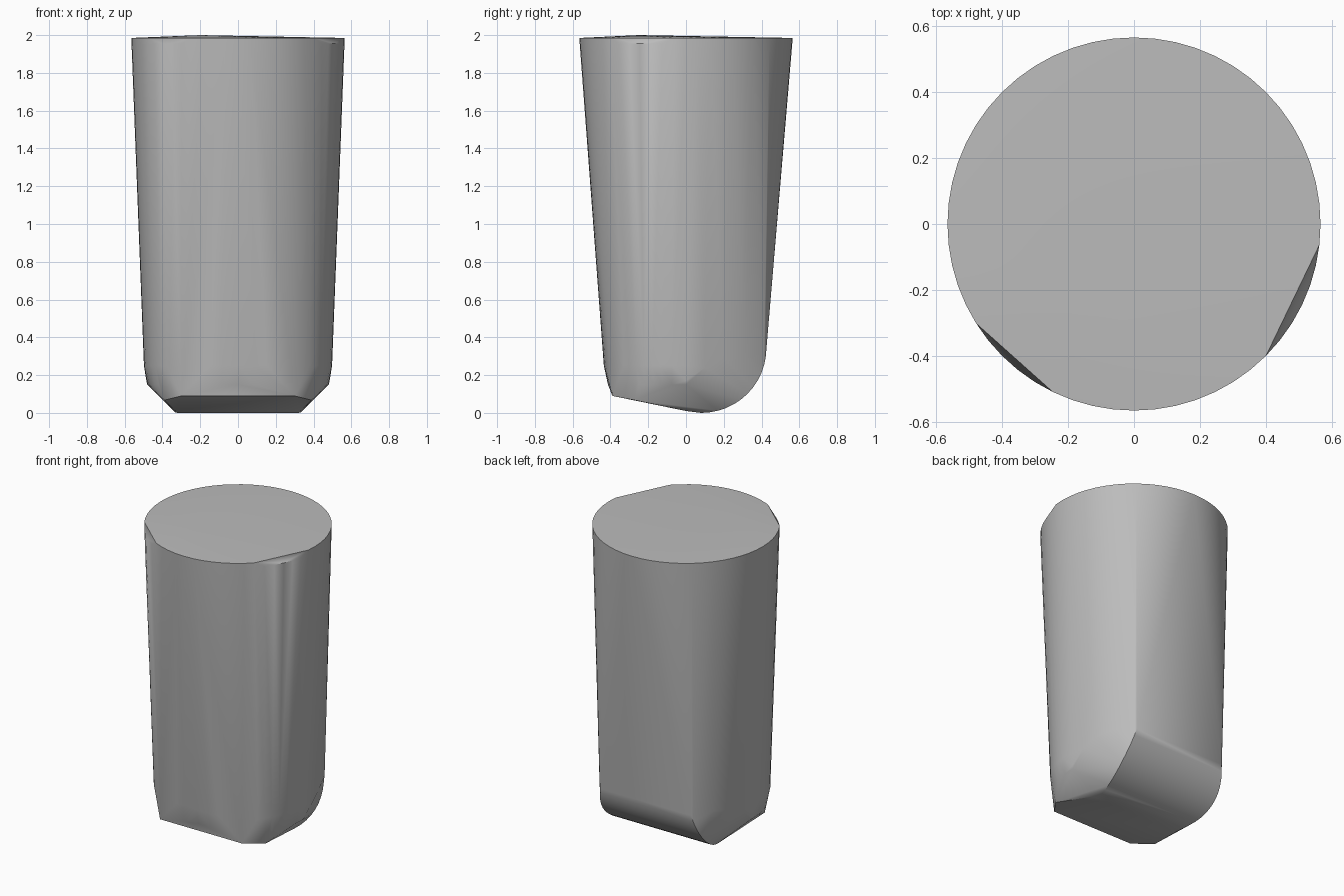
import bpy, bmesh, math

if "Cube" in bpy.data.objects:
    bpy.data.objects.remove(bpy.data.objects["Cube"])

mat = bpy.data.materials.new("plain_grey")
mat.use_nodes = True
grey = (0.5, 0.5, 0.5, 1)
mat.diffuse_color = grey
mat.node_tree.nodes["Principled BSDF"].inputs["Base Color"].default_value = grey


def superellipse(t, a, b, power):
    c, s = math.cos(t), math.sin(t)
    return (a * math.copysign(abs(c) ** (2 / power), c),
            b * math.copysign(abs(s) ** (2 / power), s))


points = []

# Round top rim, dipped slightly where the edge is worn
for i in range(56):
    deg = i * 360 / 56
    worn = 318 < deg < 353 or 217 < deg < 241
    t = math.radians(deg)
    points.append((0.565 * math.cos(t), 0.565 * math.sin(t), 1.955 if worn else 1.985))
points.append((-0.2, -0.25, 2.0))

# Rounded lower wall around the front and sides, with a tucked-in lower edge
for i in range(29):
    t = math.pi + math.pi * i / 28
    x, y = superellipse(t, 0.498, 0.435, 2.5)
    points.append((x, y, 0.25))
    points.append((x * 0.965, y * 0.95, 0.15))

for side in (-1, 1):
    # Side wall rising towards the back corner
    for x, y, z in ((0.485, 0, 0.17), (0.485, 0.1, 0.24), (0.465, 0.2, 0.29), (0.42, 0.31, 0.31)):
        points.append((side * x, y, z))
    # Tilted underside
    for x, y, z in ((0.3, -0.39, 0.09), (0.39, -0.27, 0.067), (0.33, 0, 0.01)):
        points.append((side * x, y, z))
    # Curved back of the base
    for i in range(13):
        t = math.pi / 2 * i / 12
        x = 0.32 + 0.045 * math.sin(2 * t)
        points.append((side * x, 0.08 + 0.345 * math.sin(t), 0.34 - 0.34 * math.cos(t)))

# Wrap the outline in one closed body
bm = bmesh.new()
for p in points:
    bm.verts.new(p)
hull = bmesh.ops.convex_hull(bm, input=bm.verts)
loose = [v for v in bm.verts if not v.link_faces]
bmesh.ops.delete(bm, geom=loose, context="VERTS")
bmesh.ops.recalc_face_normals(bm, faces=bm.faces)
mesh = bpy.data.meshes.new("tapered_body")
bm.to_mesh(mesh)
bm.free()
mesh.materials.append(mat)

body = bpy.data.objects.new("tapered_body", mesh)
bpy.context.collection.objects.link(body)
bpy.context.view_layer.objects.active = body
body.select_set(True)
bpy.ops.object.shade_smooth_by_angle(angle=math.radians(30))
